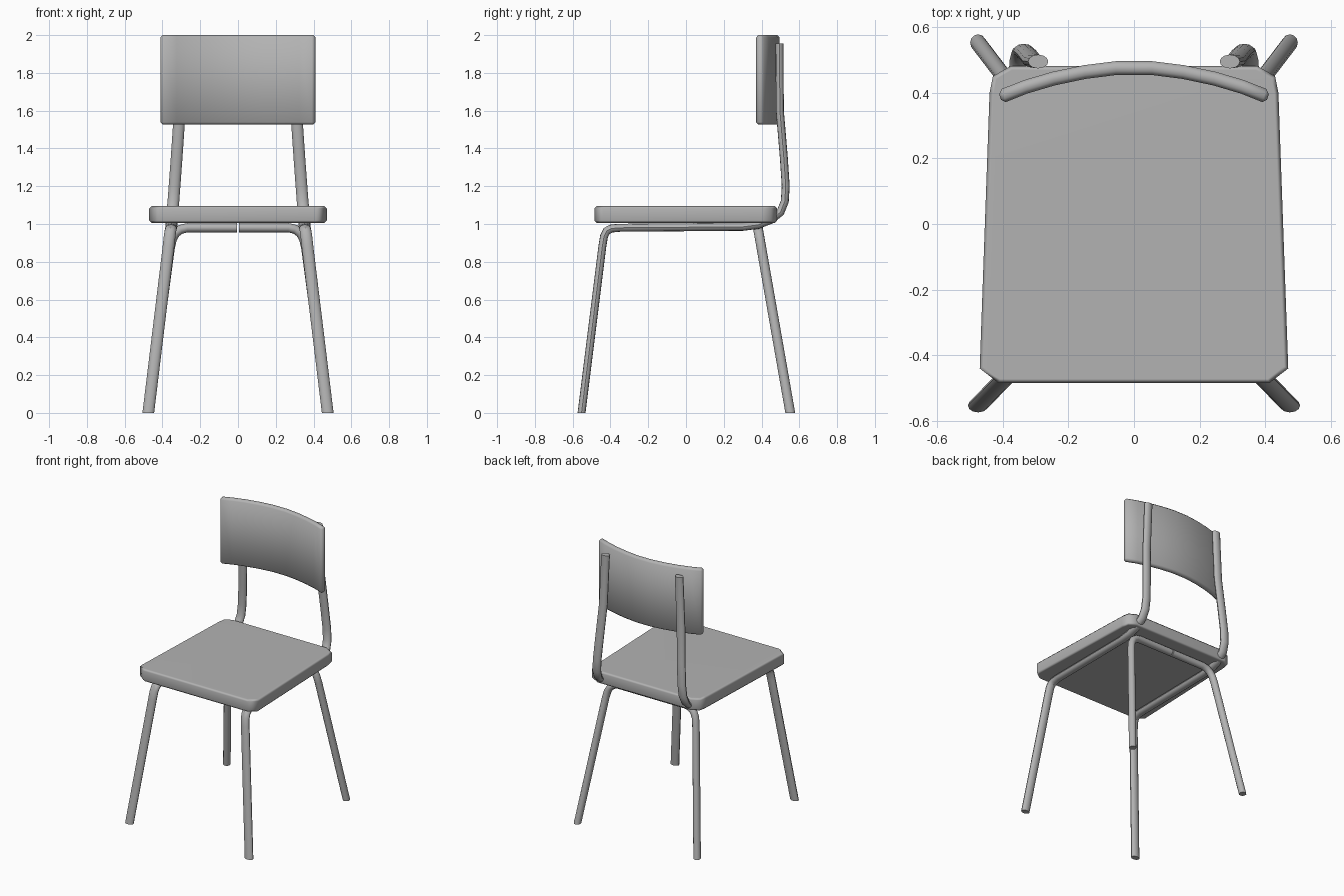
import bpy, bmesh, math
from mathutils import Vector

if "Cube" in bpy.data.objects:
    bpy.data.objects.remove(bpy.data.objects["Cube"])

grey = bpy.data.materials.new("mid_grey")
grey.diffuse_color = (0.45, 0.45, 0.45, 1)
grey.use_nodes = True
grey.node_tree.nodes["Principled BSDF"].inputs["Base Color"].default_value = grey.diffuse_color


def add_object(name, bm):
    bmesh.ops.recalc_face_normals(bm, faces=bm.faces)
    mesh = bpy.data.meshes.new(name)
    bm.to_mesh(mesh)
    bm.free()
    mesh.materials.append(grey)
    obj = bpy.data.objects.new(name, mesh)
    bpy.context.collection.objects.link(obj)
    return obj


def smooth(obj, angle=35):
    bpy.ops.object.select_all(action='DESELECT')
    obj.select_set(True)
    bpy.context.view_layer.objects.active = obj
    bpy.ops.object.shade_smooth_by_angle(angle=math.radians(angle))


def slab(name, outline, z0, z1, bevel):
    """Extruded outline with softened rims."""
    bm = bmesh.new()
    face = bm.faces.new([bm.verts.new((x, y, z0)) for x, y in outline])
    ext = bmesh.ops.extrude_face_region(bm, geom=[face], use_keep_orig=True)
    for v in ext["geom"]:
        if isinstance(v, bmesh.types.BMVert):
            v.co.z = z1
    bmesh.ops.recalc_face_normals(bm, faces=bm.faces)
    rims = [e for e in bm.edges if abs(e.verts[0].co.z - e.verts[1].co.z) < 1e-5]
    bmesh.ops.bevel(bm, geom=rims, offset=bevel, segments=1, affect='EDGES')
    obj = add_object(name, bm)
    smooth(obj, 60)
    obj.modifiers.new("flat_top_shading", 'WEIGHTED_NORMAL')
    return obj


def tube(name, path, side, wide, thin, sides=12):
    """Oval tube swept along a path, wide across the side axis; mirrored in x."""
    pts = [Vector(p) for p in path]
    side = Vector(side)
    bm = bmesh.new()
    rings = []
    for i, p in enumerate(pts):
        if i == 0:
            tangent, k = Vector((0, 0, 1)), 1
        else:
            before = (p - pts[i - 1]).normalized()
            after = (pts[i + 1] - p).normalized() if i < len(pts) - 1 else before
            tangent = (before + after).normalized()
            k = 1 / max(0.5, tangent.dot(before))
        normal = tangent.cross(side).normalized()
        rings.append([bm.verts.new(p + side * wide * math.cos(a) + normal * thin * k * math.sin(a))
                      for a in (2 * math.pi * j / sides for j in range(sides))])
    for a, b in zip(rings, rings[1:]):
        for j in range(sides):
            n = (j + 1) % sides
            bm.faces.new((a[j], a[n], b[n], b[j]))
    bm.faces.new(rings[0])
    bm.faces.new(rings[-1])
    obj = add_object(name, bm)
    smooth(obj)
    obj.modifiers.new("mirror", 'MIRROR').use_mirror_merge = False
    return obj


# Seat: tapered board with cut corners
half = [(0.412, -0.485), (0.47, -0.44), (0.44, 0.4), (0.43, 0.45), (0.375, 0.482)]
slab("seat", half + [(-x, y) for x, y in reversed(half)], 1.005, 1.096, 0.013)

# Front legs, seat rails and back uprights as one bent tube per side
tube("front_leg_and_upright", [
    (0.475, -0.553, 0), (0.368, -0.443, 0.88), (0.362, -0.434, 0.935),
    (0.358, -0.42, 0.963), (0.355, -0.395, 0.976), (0.355, -0.35, 0.98),
    (0.352, 0.3, 0.985), (0.352, 0.38, 0.995), (0.351, 0.45, 1.022),
    (0.348, 0.5, 1.062), (0.342, 0.523, 1.12), (0.336, 0.528, 1.2),
    (0.325, 0.518, 1.35), (0.308, 0.497, 1.6), (0.292, 0.495, 1.955)],
    (1, 0, 0), 0.031, 0.021)

# Rear legs joined by a crossbar under the seat
leg = [(0.475, 0), (0.359, 0.87), (0.348, 0.92), (0.33, 0.952),
       (0.303, 0.972), (0.268, 0.98), (0.004, 0.98)]
tube("rear_leg_and_crossbar", [(x, 0.552 - 0.175 * z, z) for x, z in leg],
     (0, 1, 0), 0.026, 0.024)

# Backrest: curved panel with softened rims
arc = [(0.408, 0.387), (0.33, 0.418), (0.245, 0.443), (0.15, 0.463), (0.055, 0.475)]
arc = [(-x, y) for x, y in arc] + arc[::-1]
bm = bmesh.new()
columns = []
for x, y in arc:
    n = Vector((x * 0.8, 1, 0)).normalized() * 0.021
    p = Vector((x, y, 0))
    columns.append([bm.verts.new(p + n * s + Vector((0, 0, z)))
                    for s, z in ((-1, 1.527), (1, 1.527), (1, 2.0), (-1, 2.0))])
for a, b in zip(columns, columns[1:]):
    for j in range(4):
        bm.faces.new((a[j], a[(j + 1) % 4], b[(j + 1) % 4], b[j]))
bm.faces.new(columns[0])
bm.faces.new(columns[-1])
bmesh.ops.recalc_face_normals(bm, faces=bm.faces)
sharp = [e for e in bm.edges if e.calc_face_angle(0) > math.radians(50)]
bmesh.ops.bevel(bm, geom=sharp, offset=0.012, segments=1, affect='EDGES')
smooth(add_object("backrest", bm), 60)
